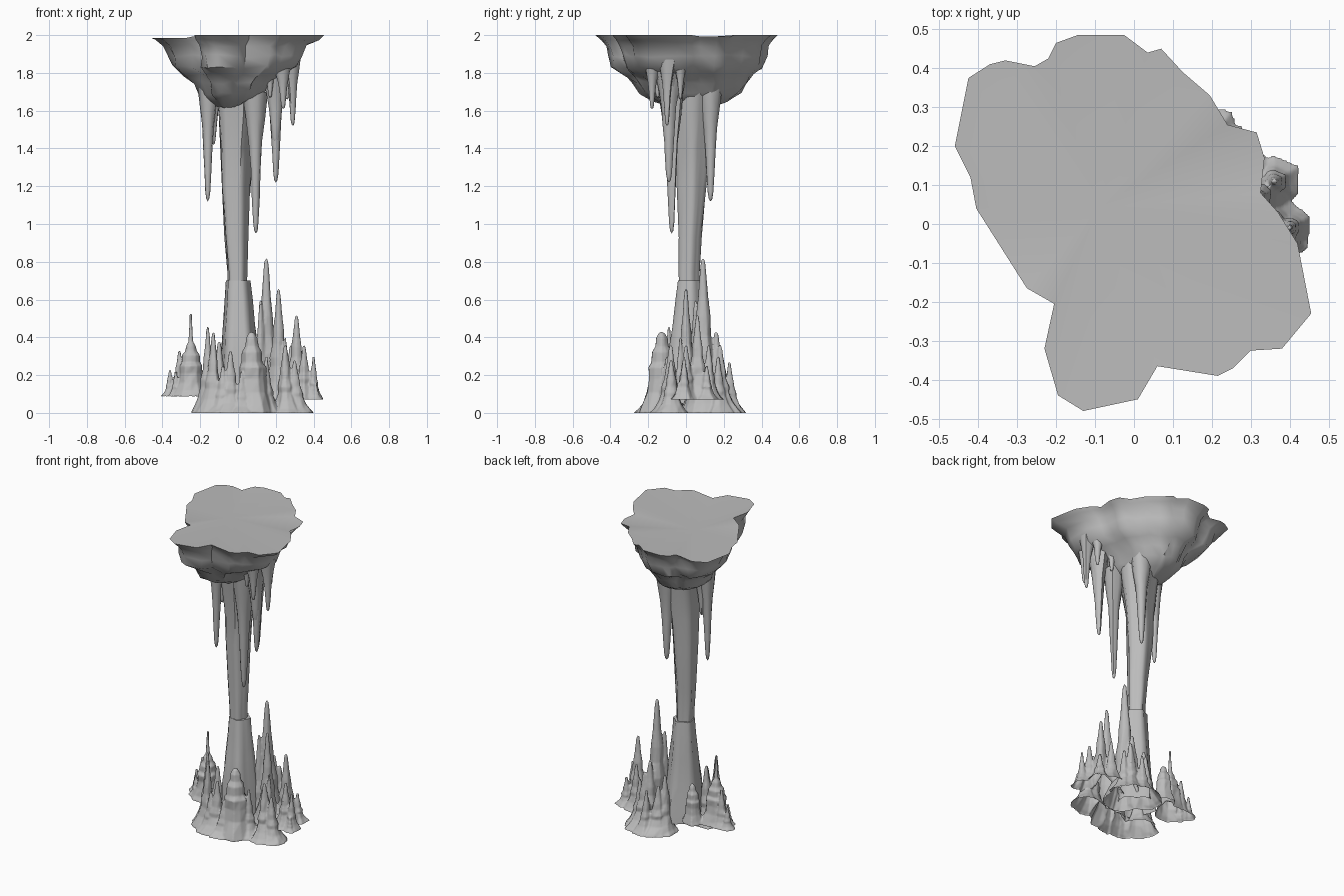
import bpy
import bmesh
import math
import random
from mathutils import Vector

random.seed(7)

default_cube = bpy.data.objects.get("Cube")
if default_cube:
    bpy.data.objects.remove(default_cube, do_unlink=True)

# One stone colour for everything
stone = bpy.data.materials.new("grey_stone")
stone.use_nodes = True
stone.diffuse_color = (0.5, 0.5, 0.5, 1)
shader = stone.node_tree.nodes["Principled BSDF"]
shader.inputs["Base Color"].default_value = stone.diffuse_color
shader.inputs["Roughness"].default_value = 0.9


def bridge(bm, rings):
    """Join consecutive rings of vertices with quads."""
    for low, high in zip(rings, rings[1:]):
        count = len(low)
        for i in range(count):
            j = (i + 1) % count
            bm.faces.new((low[i], low[j], high[j], high[i]))


def fan(bm, ring, point):
    """Close a ring to one point."""
    tip = bm.verts.new(point)
    for i in range(len(ring)):
        bm.faces.new((ring[i], ring[(i + 1) % len(ring)], tip))


def finish(bm, name, angle=40):
    bmesh.ops.recalc_face_normals(bm, faces=bm.faces)
    mesh = bpy.data.meshes.new(name)
    bm.to_mesh(mesh)
    bm.free()
    mesh.materials.append(stone)
    obj = bpy.data.objects.new(name, mesh)
    bpy.context.collection.objects.link(obj)
    bpy.ops.object.select_all(action="DESELECT")
    obj.select_set(True)
    bpy.context.view_layer.objects.active = obj
    bpy.ops.object.shade_smooth_by_angle(angle=math.radians(angle))
    return obj


def add_spike(bm, base, tip, radius, profile, sides=10, rough=0.12):
    """A closed dripstone cone; profile holds (height, radius) fractions."""
    base, tip = Vector(base), Vector(tip)
    lobes = [1 + random.uniform(-rough, rough) for _ in range(sides)]
    rings = []
    for t, r in profile:
        # The lean is taken up near the foot, so the upper part stands straight
        centre = base.lerp(tip, 1 - (1 - t) ** 3)
        centre.z = base.z + (tip.z - base.z) * t
        ring = []
        for i, lobe in enumerate(lobes):
            a = math.tau * i / sides
            size = radius * r * lobe * random.uniform(1 - rough / 2, 1 + rough / 2)
            size = max(size, .007)
            ring.append(bm.verts.new(centre + Vector((math.cos(a), math.sin(a), 0)) * size))
        rings.append(ring)
    bridge(bm, rings)
    fan(bm, rings[0], base)
    fan(bm, rings[-1], tip)


# Overhanging rock slab: rim outline, then shrinking rings down to the underside
RIM = [(-.46, .2), (-.42, .12), (-.405, .04), (-.275, -.165), (-.205, -.205), (-.23, -.32),
       (-.195, -.44), (-.13, -.48), (.01, -.45), (.06, -.365), (.215, -.39), (.255, -.37),
       (.3, -.325), (.38, -.32), (.455, -.23), (.42, -.05), (.37, .03), (.325, .08),
       (.335, .17), (.315, .235), (.24, .255), (.195, .33), (.125, .39), (.07, .45),
       (.035, .44), (-.025, .485), (-.145, .485), (-.2, .465), (-.22, .425),
       (-.255, .405), (-.33, .42), (-.37, .41), (-.425, .375)]
# height, x scale, y scale, roughness
SLAB_RINGS = [(1.975, .95, .95, .004), (1.945, .85, .9, .006), (1.89, .8, .88, .01),
              (1.83, .75, .85, .01), (1.79, .6, .74, .01), (1.75, .47, .68, .01),
              (1.69, .4, .6, .008), (1.65, .3, .45, .004), (1.62, .16, .25, .003)]


def build_slab():
    bm = bmesh.new()
    rim = []
    for x, y in RIM:
        sunk = .015 if x < -.25 else .008 if x > .3 and y > .05 else 0
        rim.append(bm.verts.new((x, y, 2 - sunk)))
    rings = [rim]
    for z, sx, sy, rough in SLAB_RINGS:
        shift = .06 * (1 - sx)
        ring = []
        for x, y in RIM:
            # lower rings lose the notches of the rim
            blend = (1 - sx) * .9
            k = 1 - blend + blend * .43 / math.hypot(x, y)
            ring.append(bm.verts.new((x * k * sx - shift + random.uniform(-rough, rough),
                                      y * k * sy + shift / 2 + random.uniform(-rough, rough),
                                      z + random.uniform(-rough, rough))))
        rings.append(ring)
    bridge(bm, rings)
    fan(bm, rings[-1], (-.04, .03, 1.6))
    fan(bm, rim, (-.09, .04, 1.985))
    finish(bm, "rock_slab", 45)


build_slab()


# Fluted column in two overlapping lengths
def column(name, levels, sides=20, flute=.1):
    """levels: (height, x centre, y centre, x radius, y radius)"""
    bm = bmesh.new()
    rings = []
    for z, cx, cy, rx, ry in levels:
        ring = []
        for i in range(sides):
            a = math.tau * i / sides
            k = 1 + flute * math.sin(5 * a + z) + random.uniform(-.04, .04)
            ring.append(bm.verts.new((cx + rx * k * math.cos(a), cy + ry * k * math.sin(a), z)))
        rings.append(ring)
    bridge(bm, rings)
    fan(bm, rings[-1], (cx, cy, z))
    finish(bm, name, 50)


column("upper_column", [(.6, -.005, .015, .047, .052), (.75, -.005, .015, .05, .054),
                        (.93, -.01, .02, .06, .058), (1.2, -.015, .03, .074, .076),
                        (1.4, -.012, .033, .083, .085), (1.6, -.005, .035, .1, .115),
                        (1.72, -.01, .035, .12, .13)])
column("lower_column", [(0.05, .01, .02, .12, .13), (.15, .01, .02, .11, .12),
                        (.28, .01, .01, .1, .11), (.45, .005, .015, .082, .088),
                        (.6, .003, .018, .07, .072), (.7, 0, .02, .062, .062)])

# Hanging stalactites: x, y, root height, tip height, root radius
HANGING_PROFILE = [(0, 1.1), (.18, .85), (.35, .6), (.55, .45), (.75, .34), (.92, .24), (.98, .15)]
HANGING = [(.095, -.075, 1.7, .95, .062), (-.16, .0, 1.74, 1.12, .055), (.05, .13, 1.72, 1.12, .065),
           (.2, -.09, 1.84, 1.22, .06), (.2, -.1, 1.84, 1.42, .075), (.29, -.1, 1.87, 1.52, .045),
           (.24, -.18, 1.84, 1.61, .045), (.15, -.03, 1.82, 1.66, .04), (.26, -.03, 1.86, 1.66, .04),
           (-.13, .02, 1.72, 1.42, .05), (.17, -.15, 1.82, 1.67, .04)]
for n, (x, y, top, low, r) in enumerate(HANGING):
    mesh_data = bmesh.new()
    add_spike(mesh_data, (x * .97, y * .97, top), (x, y, low), r, HANGING_PROFILE, 9)
    finish(mesh_data, f"stalactite_{n + 1}", 60)

# Standing stalagmites: x, y, tip height, foot radius
POINTED = [(0, 1), (.06, .82), (.16, .6), (.3, .43), (.38, .45), (.5, .32), (.62, .29),
           (.75, .2), (.92, .12), (.98, .08)]
BLUNT = [(0, 1), (.1, .84), (.25, .68), (.42, .6), (.56, .62), (.62, .5), (.75, .48),
         (.82, .32), (.92, .26), (.98, .15)]
LEFT, RIGHT, FRONT, BACK = "left_mound", "right_mound", "front_mound", "back_mound"
GROUND = {LEFT: .07, RIGHT: .085, FRONT: 0, BACK: 0}
GROUPS = [
    (LEFT, POINTED, [(.31, .06, .52, .1), (.35, .0, .36, .08), (.4, -.01, .3, .06),
                     (.215, .0, .66, .1), (.25, -.03, .4, .06), (.36, .11, .25, .07),
                     (.41, -.04, .16, .045), (.28, .12, .36, .08)]),
    (RIGHT, POINTED, [(-.31, .07, .33, .07), (-.36, .08, .23, .05), (-.33, .03, .22, .05),
                      (-.22, .02, .3, .06), (-.25, .04, .53, .05)]),
    (RIGHT, BLUNT, [(-.25, .04, .38, .095), (-.13, .12, .34, .07)]),
    (FRONT, POINTED, [(-.16, -.09, .46, .075), (-.13, -.13, .43, .09), (-.1, -.07, .38, .1),
                      (-.04, -.16, .33, .1), (.02, -.18, .22, .08), (-.08, -.17, .25, .08),
                      (.15, -.1, .3, .08), (.25, -.08, .36, .1), (.3, -.08, .28, .09)]),
    (FRONT, BLUNT, [(.07, -.13, .43, .115)]),
    (BACK, POINTED, [(.15, .09, .82, .13), (.15, .16, .43, .12), (.18, .18, .36, .1),
                     (.13, .23, .27, .075), (.07, .19, .3, .1), (.22, .17, .3, .08),
                     (.12, .05, .6, .08), (.05, .15, .36, .1)]),
]


def build_mound(name, ground):
    """Fuse a group of stalagmites into one shell, open underneath."""
    bm = bmesh.new()
    for group, profile, members in GROUPS:
        if group != name:
            continue
        for x, y, top, r in members:
            lean = 0 if ground > .05 else .02
            foot = Vector((x, y, 0)) + Vector((x, y, 0)).normalized() * lean
            foot.z = ground
            add_spike(bm, foot, (x, y, top), r, profile, 12)
    obj = finish(bm, name)
    remesh = obj.modifiers.new("fuse", "REMESH")
    remesh.mode = "VOXEL"
    remesh.voxel_size = .006
    bpy.ops.object.modifier_apply(modifier=remesh.name)

    shell = bmesh.new()
    shell.from_mesh(obj.data)
    floor = [f for f in shell.faces
             if f.normal.z < -.7 and f.calc_center_median().z < ground + .01]
    bmesh.ops.delete(shell, geom=floor, context="FACES")
    shell.to_mesh(obj.data)
    shell.free()
    for poly in obj.data.polygons:
        poly.use_smooth = True


for mound, height in GROUND.items():
    build_mound(mound, height)
